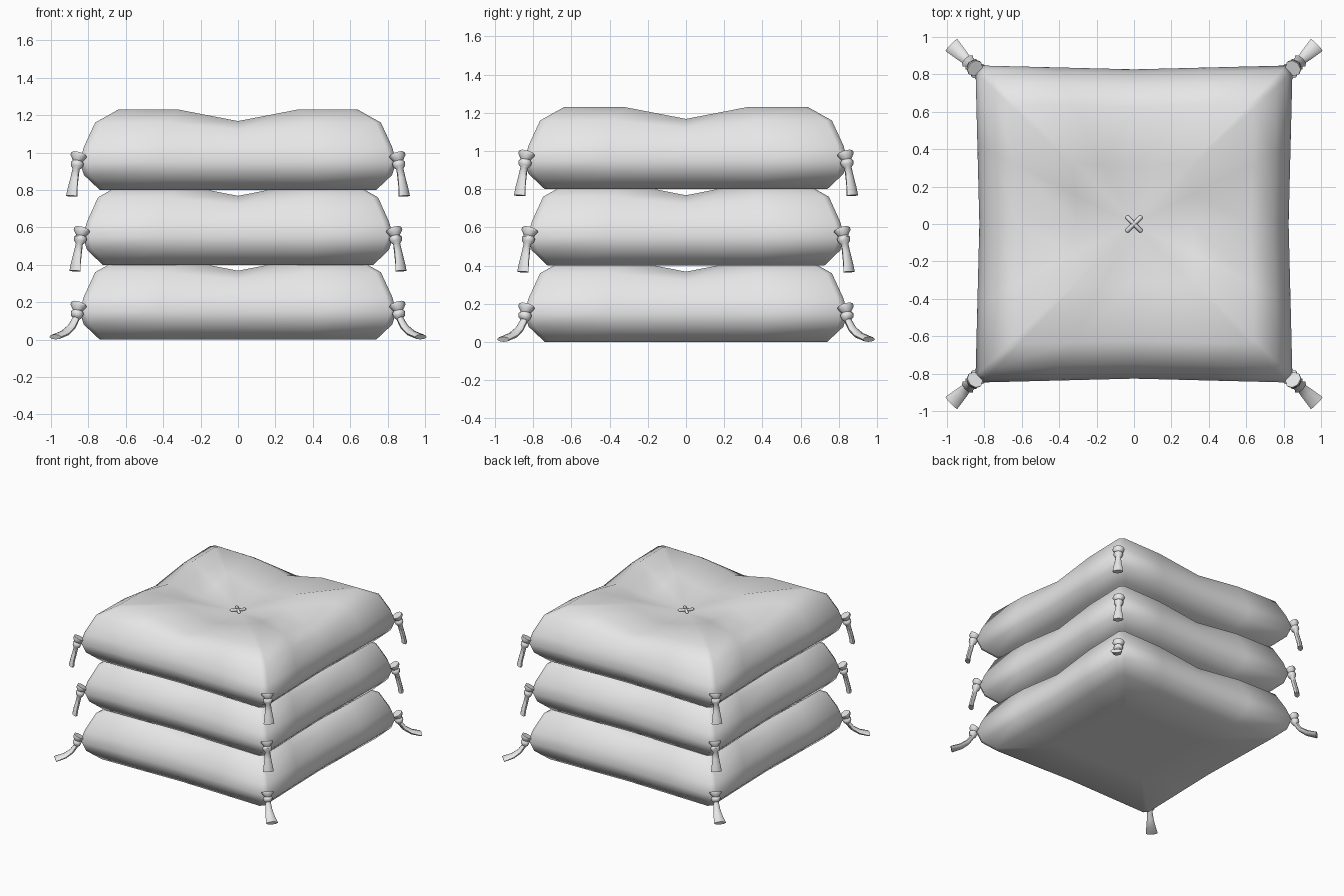
import bpy, bmesh, math
from mathutils import Vector

cube = bpy.data.objects.get("Cube")
if cube:
    bpy.data.objects.remove(cube, do_unlink=True)

fabric = bpy.data.materials.new("grey_fabric")
fabric.use_nodes = True
GREY = (0.8, 0.8, 0.8, 1)
fabric.diffuse_color = GREY
fabric.node_tree.nodes["Principled BSDF"].inputs["Base Color"].default_value = GREY


def loft(name, rings, angle, tip=None):
    """Skin closed rings in order; the last ring ends in a cap or a fan to tip."""
    bm = bmesh.new()
    loops = [[bm.verts.new(p) for p in ring] for ring in rings]
    n = len(loops[0])
    for a, b in zip(loops, loops[1:]):
        for i in range(n):
            j = (i + 1) % n
            bm.faces.new((a[i], a[j], b[j], b[i]))
    bm.faces.new(loops[0][::-1])
    if tip:
        centre = bm.verts.new(tip)
        for i in range(n):
            bm.faces.new((loops[-1][i], loops[-1][(i + 1) % n], centre))
    else:
        bm.faces.new(loops[-1])
    bmesh.ops.recalc_face_normals(bm, faces=bm.faces)
    mesh = bpy.data.meshes.new(name)
    bm.to_mesh(mesh)
    bm.free()
    mesh.materials.append(fabric)
    obj = bpy.data.objects.new(name, mesh)
    bpy.context.collection.objects.link(obj)
    bpy.ops.object.select_all(action='DESELECT')
    obj.select_set(True)
    bpy.context.view_layer.objects.active = obj
    bpy.ops.object.shade_smooth_by_angle(angle=math.radians(angle))
    return obj


# Cushion section: half width, height
SECTION = [(0.37, 0), (0.74, 0), (0.825, 0.08), (0.848, 0.15), (0.825, 0.23),
           (0.765, 0.36), (0.64, 0.43), (0.32, 0.435)]


def sag(x, y, z):
    """Valleys along both axes and a tufted hollow in the middle of the top."""
    valley = max(0, 1 - min(abs(x), abs(y)) / 0.32)
    hollow = max(0, 1 - math.hypot(x, y) / 0.64)
    share = max(0, min(1, (z - 0.23) / 0.2))
    return z - share * (0.06 * valley + 0.065 * hollow)


def cushion_ring(half, z, base, scale):
    pts = []
    for side in range(4):
        c, s = (1, 0, -1, 0)[side], (0, 1, 0, -1)[side]
        for t in (-0.96, -0.5, 0, 0.5, 0.96):
            u = half * (1 - 0.025 * (1 - abs(t)))
            v = half * t
            x, y = c * u - s * v, s * u + c * v
            pts.append((x * scale, y * scale, base + sag(x, y, z)))
    return pts


# Tassel paths: radius from the stack axis, height, half width, half thickness
COLLAR = [(1.19, 0.19, 0.046, 0.04), (1.195, 0.18, 0.046, 0.04),
          (1.2, 0.155, 0.026, 0.026), (1.203, 0.145, 0.036, 0.034),
          (1.208, 0.125, 0.034, 0.03), (1.212, 0.112, 0.02, 0.018)]
HANGING = COLLAR + [(1.225, 0.06, 0.026, 0.018), (1.238, 0.01, 0.034, 0.018),
                    (1.245, -0.033, 0.04, 0.02)]
RESTING = COLLAR + [(1.245, 0.068, 0.025, 0.018), (1.295, 0.035, 0.034, 0.017),
                    (1.368, 0.014, 0.045, 0.014)]


def tassel(name, path, heading, base, scale):
    out = Vector((math.cos(heading), math.sin(heading), 0))
    side = Vector((-out.y, out.x, 0))
    up = Vector((0, 0, 1))
    rings = []
    for i, (r, z, w, t) in enumerate(path):
        a, b = path[max(i - 1, 0)], path[min(i + 1, len(path) - 1)]
        along = (out * (b[0] - a[0]) + up * (b[1] - a[1])).normalized()
        normal = along.cross(side)
        centre = out * r * scale + up * (base + z)
        rings.append([centre + side * w * math.cos(k * math.pi / 4)
                      + normal * t * math.sin(k * math.pi / 4) for k in range(8)])
    loft(name, rings, 50)


def stitch(name, heading, base):
    """A small rounded bar of thread lying across the tuft."""
    along = Vector((math.cos(heading), math.sin(heading), 0))
    side = Vector((-along.y, along.x, 0))
    rings = []
    for d, r in ((-0.06, 0.006), (-0.052, 0.012), (0.052, 0.012), (0.06, 0.006)):
        centre = along * d + Vector((0, 0, base + 0.325))
        rings.append([centre + side * r * math.cos(k * math.pi / 3)
                      + Vector((0, 0, r * math.sin(k * math.pi / 3))) for k in range(6)])
    loft(name, rings, 60)


# Stack of three cushions, the lowest with tassels resting on the floor
CORNERS = {"back_left": (1, 1), "back_right": (-1, 1),
           "front_right": (-1, -1), "front_left": (1, -1)}
LEVELS = [("bottom", 0.0, 1.0, RESTING), ("middle", 0.4, 0.98, HANGING),
          ("top", 0.8, 1.0, HANGING)]
for level, base, scale, path in LEVELS:
    rings = [cushion_ring(h, z, base, scale) for h, z in SECTION]
    loft(level + "_cushion", rings, 80, tip=(0, 0, base + sag(0, 0, 0.435)))
    for corner, (sx, sy) in CORNERS.items():
        heading = math.atan2(sy * 0.98, sx)
        tassel(f"{level}_{corner}_tassel", path, heading, base, scale)
    for k in (1, 3):
        stitch(f"{level}_stitch_{k}", k * math.pi / 4, base)
